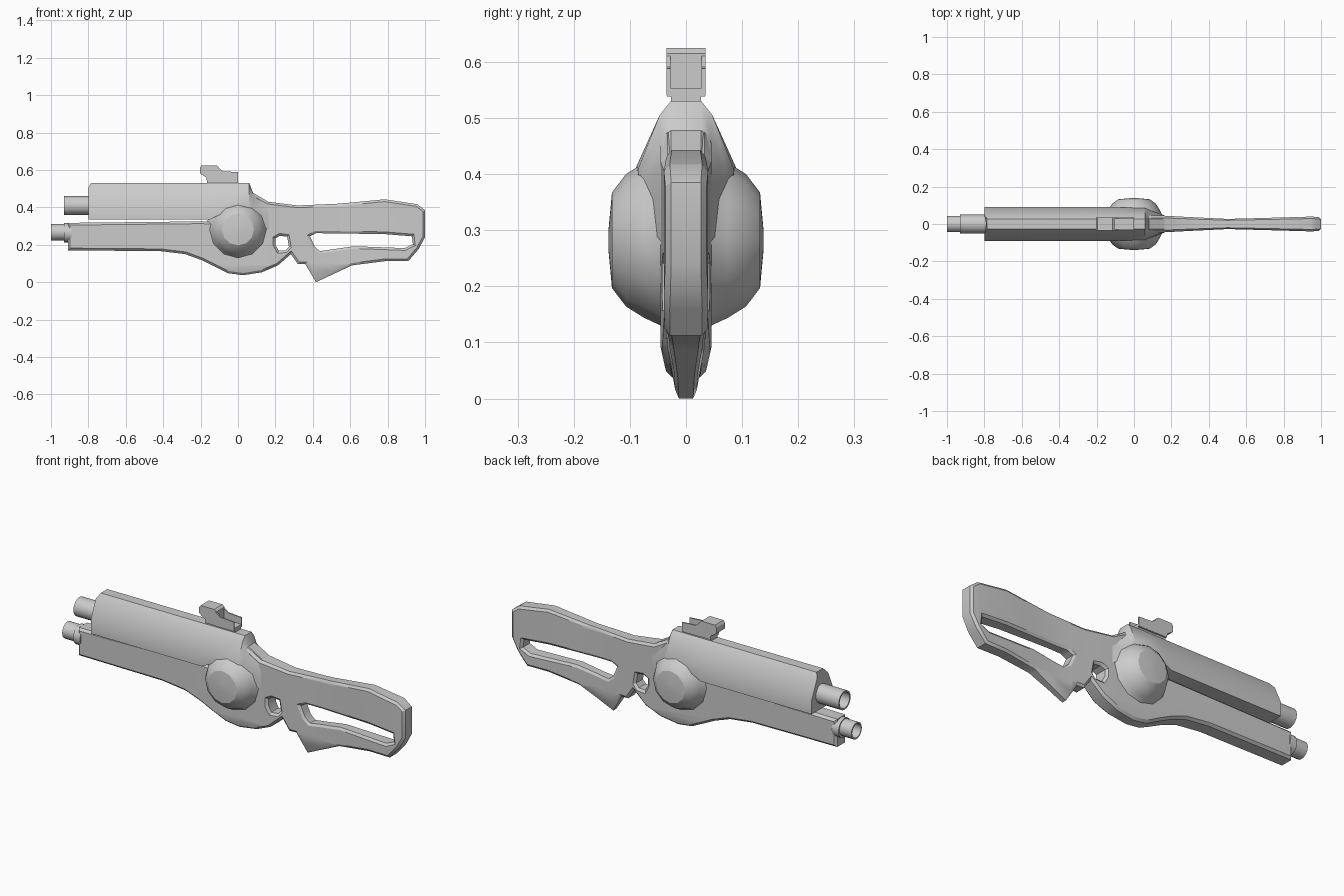
import bpy, bmesh, math
from mathutils import Vector

if "Cube" in bpy.data.objects:
    bpy.data.objects.remove(bpy.data.objects["Cube"])


def finish(name, bm):
    bmesh.ops.remove_doubles(bm, verts=bm.verts, dist=0.0005)
    bmesh.ops.recalc_face_normals(bm, faces=bm.faces)
    me = bpy.data.meshes.new(name)
    bm.to_mesh(me)
    bm.free()
    ob = bpy.data.objects.new(name, me)
    bpy.context.collection.objects.link(ob)
    return ob


def loft(name, rings, caps=True, closed=False):
    bm = bmesh.new()
    vs = [[bm.verts.new(p) for p in r] for r in rings]
    n = len(vs[0])
    pairs = list(zip(vs, vs[1:])) + ([(vs[-1], vs[0])] if closed else [])
    for a, b in pairs:
        for i in range(n):
            j = (i + 1) % n
            bm.faces.new((a[i], a[j], b[j], b[i]))
    if caps and not closed:
        bm.faces.new(vs[0])
        bm.faces.new(vs[-1])
    return finish(name, bm)


def prism(name, pts, y0, y1):
    return loft(name, [[(x, y, z) for x, z in pts] for y in (y0, y1)])


def tube(name, x0, x1, z, r, wall, n=16):
    def ring(x, rad):
        return [(x, rad * math.cos(2 * math.pi * i / n), z + rad * math.sin(2 * math.pi * i / n))
                for i in range(n)]
    return loft(name, [ring(x0, r), ring(x1, r), ring(x1, r - wall), ring(x0, r - wall)], closed=True)


def lerp_table(t, table):
    for (a, va), (b, vb) in zip(table, table[1:]):
        if t <= b:
            return va + (vb - va) * max(0, (t - a) / (b - a))
    return table[-1][1]


# Frame plate: lower shroud, belly and skeleton stock in one outline with two holes
outline = [(-.91, .317), (-.19, .325), (-.15, .322), (-.13, .40), (0, .48), (.07, .48),
           (.16, .43), (.32, .41), (.545, .42), (.785, .443), (.957, .417), (1, .385),
           (1, .24), (.965, .176), (.91, .112), (.785, .112), (.61, .09), (.417, 0),
           (.36, .096), (.32, .096), (.283, .15), (.214, .09), (.128, .053), (.027, .037),
           (-.053, .048), (-.187, .115), (-.283, .15), (-.417, .166), (-.91, .17)]
trigger_hole = [(.2, .235), (.225, .248), (.263, .243), (.272, .19), (.255, .17), (.217, .168), (.2, .2)]
stock_hole = [(.385, .246), (.417, .262), (.785, .257), (.93, .245), (.935, .203), (.89, .182),
              (.62, .192), (.438, .166), (.41, .19)]
cu = bpy.data.curves.new("frame_outline", 'CURVE')
cu.dimensions, cu.fill_mode = '2D', 'BOTH'
cu.extrude, cu.bevel_depth, cu.offset, cu.bevel_resolution = .033, .012, -.012, 0
for loop in (outline, trigger_hole, stock_hole):
    sp = cu.splines.new('POLY')
    sp.points.add(len(loop) - 1)
    for p, (x, z) in zip(sp.points, loop):
        p.co = (x, z, 0, 1)
    sp.use_cyclic_u = True
tmp = bpy.data.objects.new("frame_outline", cu)
bpy.context.collection.objects.link(tmp)
bpy.context.view_layer.update()
me = bpy.data.meshes.new_from_object(tmp.evaluated_get(bpy.context.evaluated_depsgraph_get()))
bpy.data.objects.remove(tmp)
bm = bmesh.new()
bm.from_mesh(me)
bmesh.ops.remove_doubles(bm, verts=bm.verts, dist=.0005)
for v in bm.verts:
    v.co = Vector((v.co.x, -v.co.z, v.co.y))
# Thin the plate along the stock and towards its lower edge
width = [(.15, 1), (.3, .82), (.5, .6), (.7, .72), (.95, .88), (1, .8)]
taper = [(0, .55), (.09, 1)]
cuts = [((x, 0, 0), (1, 0, 0)) for x in (.15, .3, .4, .5, .6, .7, .95)] + [((0, 0, .09), (0, 0, 1))]
for co, no in cuts:
    bmesh.ops.bisect_plane(bm, geom=bm.verts[:] + bm.edges[:] + bm.faces[:], plane_co=co, plane_no=no)
for v in bm.verts:
    v.co.y *= lerp_table(v.co.x, width) * lerp_table(v.co.z, taper)
finish("frame_and_stock", bm)


# Upper receiver: faceted housing narrowing into the stock
def section(x, top, shoulder, side, bottom, wt, ws, w, lean=0):
    half = [(x + lean, wt, top), (x, ws, shoulder), (x, w, side), (x, w, bottom)]
    return half + [(a, -y, z) for a, y, z in reversed(half)]


loft("upper_receiver", [
    section(-.80, .53, .505, .41, .335, .027, .047, .09, .015),
    section(-.15, .53, .505, .41, .335, .027, .047, .09),
    section(-.10, .53, .505, .41, .36, .027, .047, .09),
    section(.06, .53, .505, .41, .33, .027, .047, .085),
    section(.08, .478, .465, .39, .32, .027, .044, .075),
    section(.165, .428, .415, .36, .28, .027, .04, .045)])

# Barrels
tube("upper_barrel", -.93, -.78, .41, .05, .008)
tube("lower_barrel", -1, -.88, .267, .044, .007)
tube("lower_barrel_collar", -.93, -.89, .264, .052, .012)

# Side domes, one faceted drum through the frame
dome = [(.02, .175), (.045, .152), (.075, .138), (.107, .118), (.132, .085), (.138, .02)]
dome = [(-y, r) for y, r in reversed(dome)] + dome
loft("side_domes", [[(r * math.sin(math.pi * i / 6), y, .282 + r * math.cos(math.pi * i / 6))
                     for i in range(12)] for y, r in dome])

# Sight: front block, channel floor and two walls on a narrow foot
prism("sight_block", [(-.203, .613), (-.195, .625), (-.115, .625), (-.103, .615),
                      (-.103, .54), (-.166, .54), (-.17, .56), (-.203, .582)], -.035, .035)
prism("sight_floor", [(-.11, .553), (0, .553), (0, .538), (-.11, .538)], -.034, .034)
for s, label in ((1, "left"), (-1, "right")):
    prism("sight_wall_" + label, [(-.106, .613), (-.08, .593), (0, .588), (0, .54), (-.106, .54)],
          s * .028, s * .035)
prism("sight_foot", [(-.166, .542), (0, .542), (0, .525), (-.166, .525)], -.027, .027)

# Smooth shading with sharp edges kept
for ob in bpy.context.collection.objects:
    ob.select_set(True)
    bpy.context.view_layer.objects.active = ob
bpy.ops.object.shade_smooth_by_angle(angle=math.radians(32))
